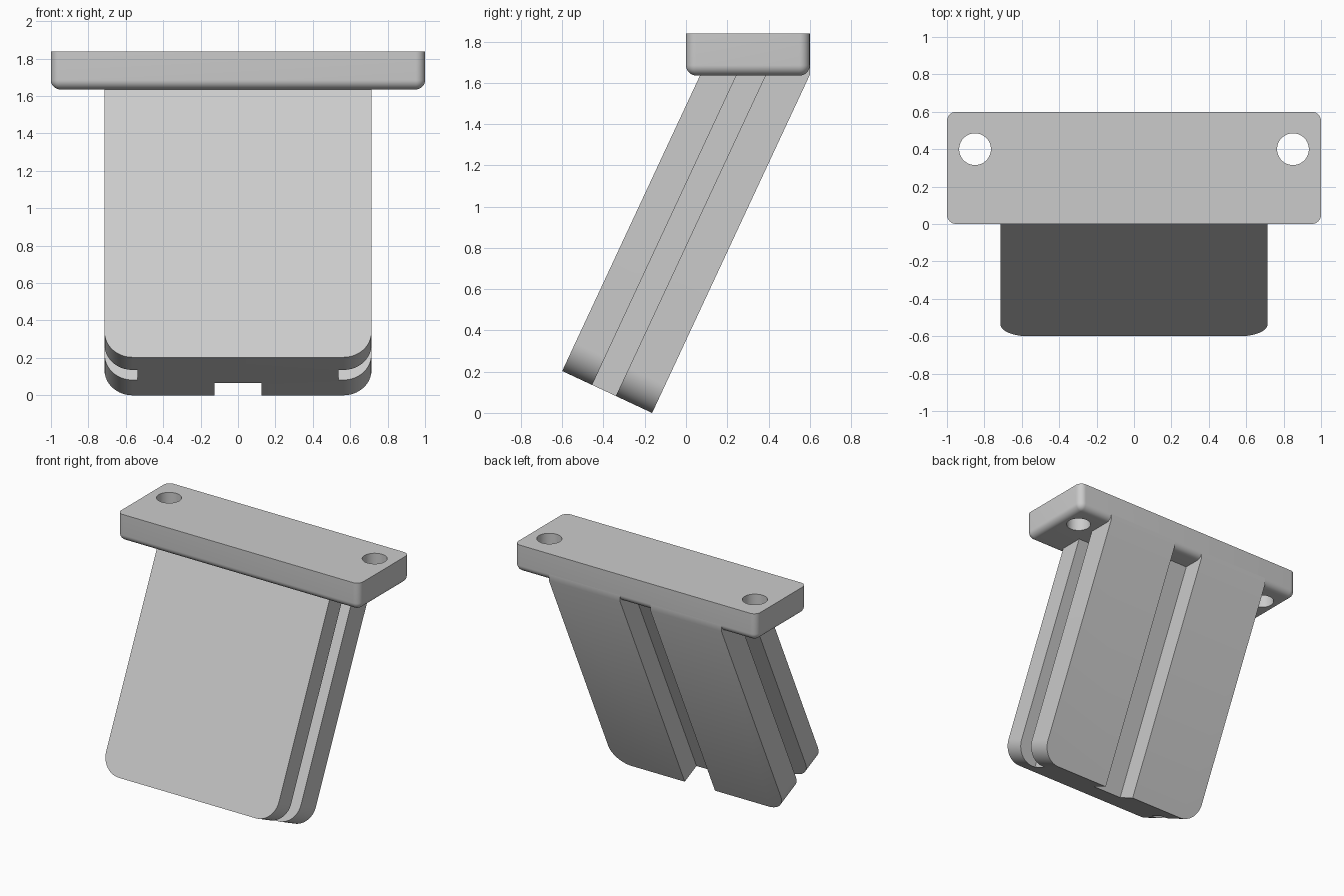
import bpy, bmesh
from math import radians
from mathutils import Matrix, Vector

if "Cube" in bpy.data.objects:
    bpy.data.objects.remove(bpy.data.objects["Cube"], do_unlink=True)

grey = bpy.data.materials.new("plain grey")
grey.use_nodes = True
colour = (0.6, 0.6, 0.6, 1)
grey.diffuse_color = colour
grey.node_tree.nodes["Principled BSDF"].inputs["Base Color"].default_value = colour


def box_bmesh(lo, hi):
    """Box between two opposite corners."""
    bm = bmesh.new()
    lo, hi = Vector(lo), Vector(hi)
    size = Matrix.Diagonal((*(hi - lo), 1))
    bmesh.ops.create_cube(bm, size=1, matrix=Matrix.Translation((lo + hi) / 2) @ size)
    return bm


def finish(bm, name):
    mesh = bpy.data.meshes.new(name)
    bm.to_mesh(mesh)
    bm.free()
    mesh.materials.append(grey)
    obj = bpy.data.objects.new(name, mesh)
    bpy.context.collection.objects.link(obj)
    return obj


def round_edges(bm, test, radius, segments=10):
    edges = [e for e in bm.edges if test(e.verts[0].co, e.verts[1].co)]
    bmesh.ops.bevel(bm, geom=edges, offset=radius, offset_type='OFFSET',
                    segments=segments, profile=0.5, affect='EDGES')


def cut(obj, cutters):
    """Subtract the cutters, then remove them."""
    for cutter in cutters:
        cutter.hide_render = True
        mod = obj.modifiers.new("cut", 'BOOLEAN')
        mod.operation, mod.solver, mod.object = 'DIFFERENCE', 'EXACT', cutter
    bpy.context.view_layer.update()
    result = obj.evaluated_get(bpy.context.evaluated_depsgraph_get())
    mesh = bpy.data.meshes.new_from_object(result)
    obj.modifiers.clear()
    obj.data = mesh
    for cutter in cutters:
        bpy.data.objects.remove(cutter, do_unlink=True)


def smooth(obj):
    bpy.ops.object.select_all(action='DESELECT')
    obj.select_set(True)
    bpy.context.view_layer.objects.active = obj
    bpy.ops.object.shade_smooth_by_angle(angle=radians(30))


# Top plate: rounded upright corners and lower rim, sharp upper rim
BOTTOM, TOP = 1.635, 1.838
bm = box_bmesh((-1, 0, BOTTOM), (1, 0.6, TOP))
round_edges(bm, lambda a, b: min(a.z, b.z) < BOTTOM + 0.01, 0.05)
plate = finish(bm, "top_plate")

# Screw holes through the plate
holes = []
for side in (-1, 1):
    bm = bmesh.new()
    bmesh.ops.create_cone(bm, cap_ends=True, segments=64, radius1=0.085, radius2=0.085,
                          depth=1, matrix=Matrix.Translation((side * 0.85, 0.4, TOP)))
    holes.append(finish(bm, "hole_cutter"))
cut(plate, holes)
smooth(plate)

# Leaning slab, built upright: y is its thickness, z runs along its length
HALF, THICK, LONG = 0.714, 0.481, 2.2
bm = box_bmesh((-HALF, 0, 0), (HALF, THICK, LONG))
round_edges(bm, lambda a, b: a.z + b.z < 0.01 and abs(a.x - b.x) < 0.01, 0.15, 16)
slab = finish(bm, "leaning_slab")

# Grooves along both sides and down the middle of the back
grooves = [finish(box_bmesh((-0.125, THICK - 0.153, -1), (0.125, 1, 3)), "groove_cutter")]
for side in (-1, 1):
    x0, x1 = sorted((side * 0.538, side * 1))
    grooves.append(finish(box_bmesh((x0, 0.16, -1), (x1, 0.287, 3)), "groove_cutter"))
cut(slab, grooves)

# Lean the slab and trim it flush with the plate
bm = bmesh.new()
bm.from_mesh(slab.data)
bm.transform(Matrix.Translation((0, -0.6, 0.203)) @ Matrix.Rotation(radians(-25), 4, 'X'))
for point, normal in (((0, 0, BOTTOM + 0.05), (0, 0, 1)), ((0, 0.6, 0), (0, 1, 0))):
    geom = bm.verts[:] + bm.edges[:] + bm.faces[:]
    bmesh.ops.bisect_plane(bm, geom=geom, plane_co=point, plane_no=normal, clear_outer=True)
    bmesh.ops.holes_fill(bm, edges=[e for e in bm.edges if e.is_boundary], sides=0)
bmesh.ops.recalc_face_normals(bm, faces=bm.faces[:])
bm.to_mesh(slab.data)
bm.free()
smooth(slab)
